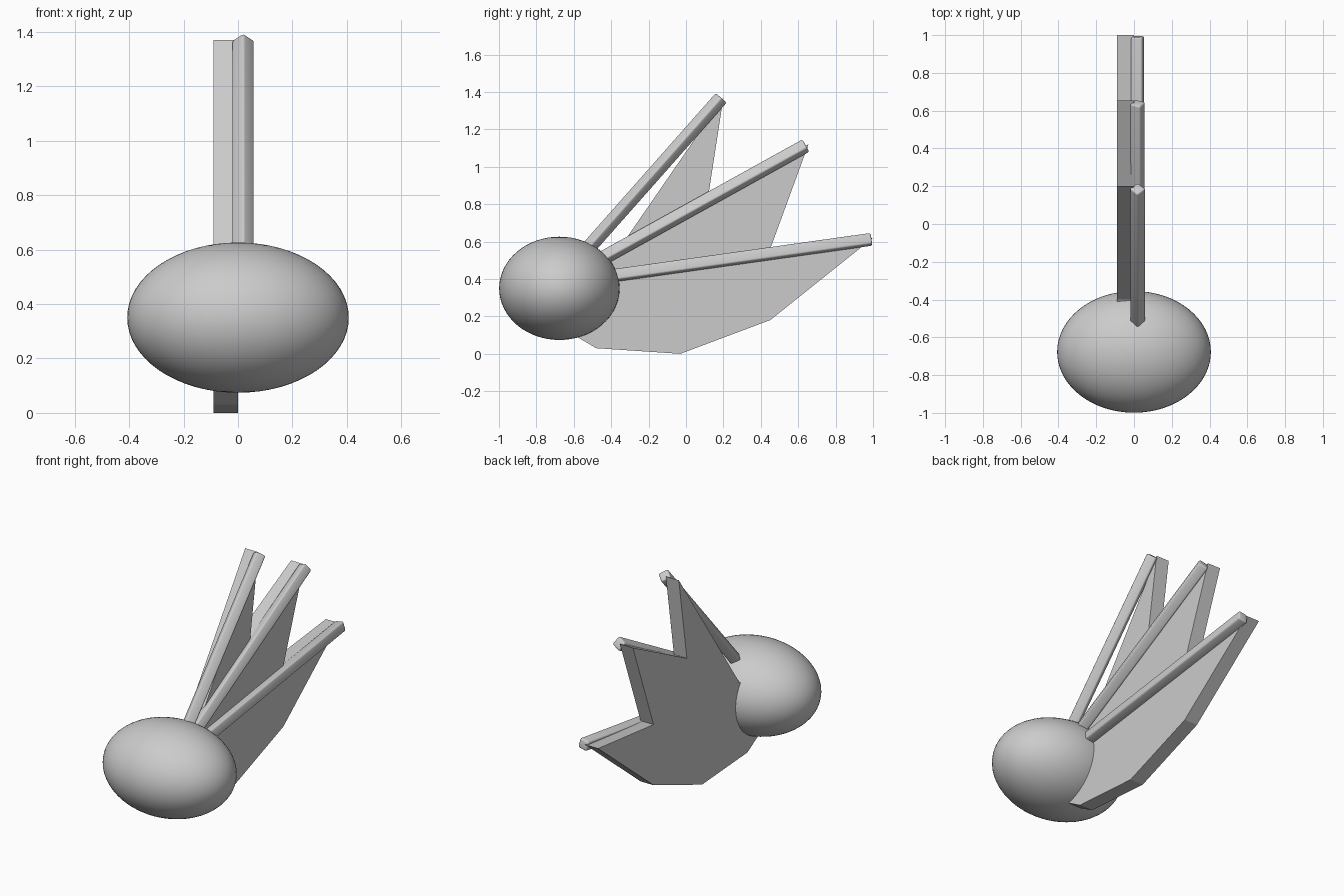
import bpy, bmesh
from math import hypot, sin, cos, radians
from mathutils import Vector, Matrix

if "Cube" in bpy.data.objects:
    bpy.data.objects.remove(bpy.data.objects["Cube"])

grey = bpy.data.materials.new("plain grey")
grey.use_nodes = True
grey.diffuse_color = (0.6, 0.6, 0.6, 1)
grey.node_tree.nodes["Principled BSDF"].inputs["Base Color"].default_value = (0.6, 0.6, 0.6, 1)


def add_object(name, bm):
    mesh = bpy.data.meshes.new(name)
    bmesh.ops.recalc_face_normals(bm, faces=bm.faces)
    bm.to_mesh(mesh)
    bm.free()
    mesh.materials.append(grey)
    obj = bpy.data.objects.new(name, mesh)
    bpy.context.collection.objects.link(obj)
    return obj


def smooth(obj, angle):
    bpy.ops.object.select_all(action="DESELECT")
    obj.select_set(True)
    bpy.context.view_layer.objects.active = obj
    bpy.ops.object.shade_smooth_by_angle(angle=radians(angle))


# Egg-shaped body
bm = bmesh.new()
bmesh.ops.create_uvsphere(bm, u_segments=64, v_segments=32, radius=1)
bmesh.ops.scale(bm, vec=(0.407, 0.322, 0.276), verts=bm.verts)
bmesh.ops.translate(bm, vec=(0, -0.677, 0.35), verts=bm.verts)
smooth(add_object("body", bm), 40)

# Flat web with three points, outlined in y and z and given thickness along x
outline = [(-0.4, 0.5), (0.2, 1.37), (0.12, 0.85), (0.655, 1.12), (0.45, 0.56),
           (1, 0.62), (0.45, 0.18), (-0.03, 0), (-0.48, 0.03), (-0.65, 0.13),
           (-0.65, 0.35)]
bm = bmesh.new()
web = bm.faces.new([bm.verts.new((-0.09, y, z)) for y, z in outline])
side = bmesh.ops.extrude_face_region(bm, geom=[web])["geom"]
bmesh.ops.translate(bm, vec=(0.09, 0, 0),
                    verts=[v for v in side if isinstance(v, bmesh.types.BMVert)])
add_object("web", bm)


# Square rods fanning out from the body, each rolled about its own length
def rod(name, tip, roll):
    root = Vector((0.019, -0.69, 0.376))
    end = Vector((0.019, *tip))
    along = (end - root).normalized()
    up = Vector((0, -along.z, along.y))
    right = Vector((1, 0, 0))
    c, s = cos(radians(roll)), sin(radians(roll))
    turn = Matrix((c * right + s * up, along, c * up - s * right)).transposed().to_4x4()
    bm = bmesh.new()
    bmesh.ops.create_cube(bm, size=1)
    bmesh.ops.scale(bm, vec=(0.061, (end - root).length, 0.061), verts=bm.verts)
    bmesh.ops.transform(bm, matrix=Matrix.Translation((root + end) / 2) @ turn, verts=bm.verts)
    bmesh.ops.bevel(bm, geom=bm.edges[:], offset=0.01, segments=3, profile=0.5, affect="EDGES")
    smooth(add_object(name, bm), 40)


rod("upper_rod", (0.188, 1.368), 45)
rod("middle_rod", (0.641, 1.113), 28)
rod("lower_rod", (0.992, 0.612), 12)
